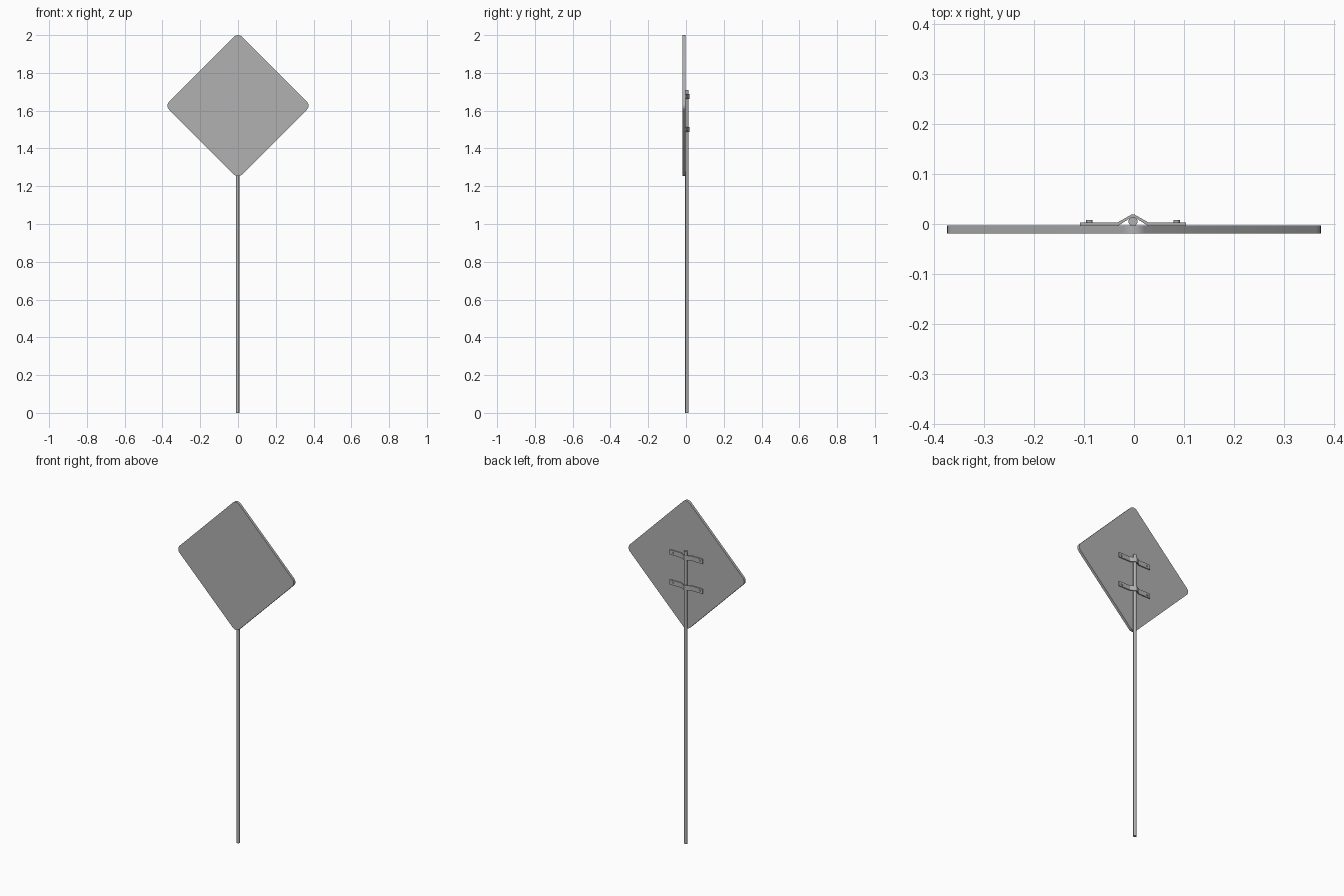
import bpy, bmesh, math

if "Cube" in bpy.data.objects:
    bpy.data.objects.remove(bpy.data.objects["Cube"])

CX = -0.002  # shared centre line of post and brackets

# Dark grey metal
metal = bpy.data.materials.new("dark_grey_metal")
metal.diffuse_color = (0.44, 0.44, 0.44, 1)
metal.use_nodes = True
metal.node_tree.nodes["Principled BSDF"].inputs["Base Color"].default_value = metal.diffuse_color


def prism(name, pts, to3d, vec):
    """Extrude a closed 2D outline along vec."""
    bm = bmesh.new()
    face = bm.faces.new([bm.verts.new(to3d(*p)) for p in pts])
    ext = bmesh.ops.extrude_face_region(bm, geom=[face])
    verts = [g for g in ext["geom"] if isinstance(g, bmesh.types.BMVert)]
    bmesh.ops.translate(bm, verts=verts, vec=vec)
    bmesh.ops.recalc_face_normals(bm, faces=bm.faces)
    mesh = bpy.data.meshes.new(name)
    bm.to_mesh(mesh)
    bm.free()
    ob = bpy.data.objects.new(name, mesh)
    bpy.context.collection.objects.link(ob)
    mesh.materials.append(metal)
    return ob


def smooth(ob):
    bpy.ops.object.select_all(action='DESELECT')
    ob.select_set(True)
    bpy.context.view_layer.objects.active = ob
    bpy.ops.object.shade_smooth_by_angle(angle=math.radians(35))


def cylinder(name, r, depth, loc, sides, rot=(0, 0, 0)):
    bpy.ops.mesh.primitive_cylinder_add(vertices=sides, radius=r, depth=depth,
                                        location=loc, rotation=rot)
    ob = bpy.context.object
    ob.name = name
    ob.data.materials.append(metal)
    return ob


# Diamond panel with rounded corners
half, r, steps = 0.3735, 0.03, 8
outline = []
for k in range(4):
    a = k * math.pi / 2
    for i in range(steps + 1):
        t = a - math.pi / 4 + i * math.pi / 2 / steps
        outline.append(((half - r) * math.cos(a) + r * math.cos(t),
                        1.6265 + (half - r) * math.sin(a) + r * math.sin(t)))
smooth(prism("sign_panel", outline, lambda x, z: (x, -0.0185, z), (0, 0.0155, 0)))

# Post
smooth(cylinder("post", 0.009, 1.71, (CX, 0.005, 0.855), 16))

# Bent strap brackets with bolts
right = [(0.003, 0.0188), (0.031, 0.003), (0.106, 0.003),
         (0.106, -0.003), (0.029, -0.003), (0.003, 0.0135)]
strap = [(0, 0.0195)] + right + [(0, 0.0145)] + [(-x, y) for x, y in reversed(right)]
for label, z in (("upper", 1.675), ("lower", 1.500)):
    prism(label + "_bracket", strap, lambda x, y: (CX + x, y, z - 0.014), (0, 0, 0.028))
    for side, s in (("left", -1), ("right", 1)):
        smooth(cylinder(f"{label}_{side}_bolt", 0.0065, 0.012,
                        (CX + s * 0.087, 0.0015, z), 12, (math.pi / 2, 0, 0)))
